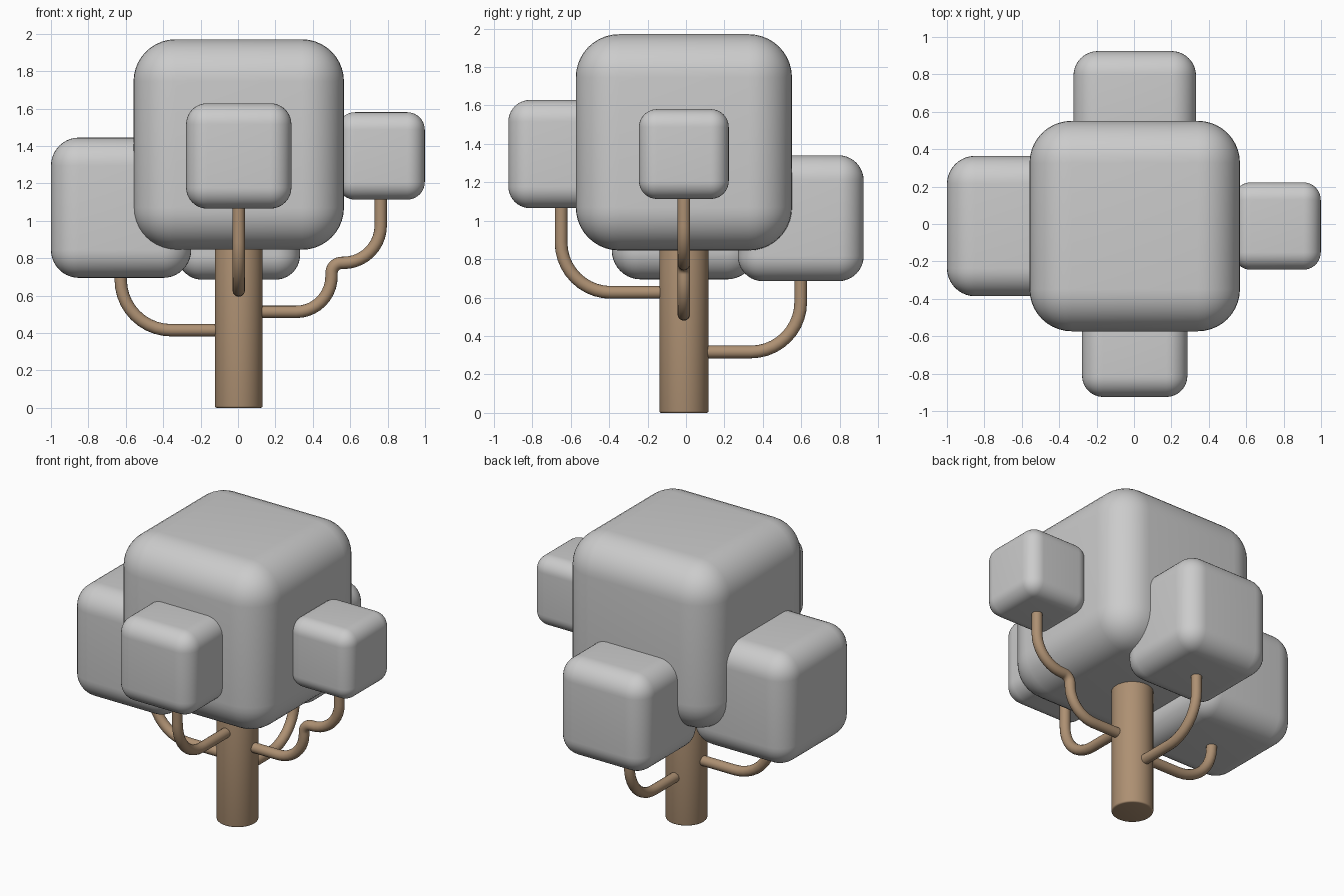
import bpy
import math
from mathutils import Vector

if "Cube" in bpy.data.objects:
    bpy.data.objects.remove(bpy.data.objects["Cube"])

CX, CY = 0.004, -0.011  # trunk axis

bark = bpy.data.materials.new("bark")
bark.diffuse_color = (0.42, 0.28, 0.17, 1)
bark.use_nodes = True
bark.node_tree.nodes["Principled BSDF"].inputs["Base Color"].default_value = bark.diffuse_color


def smooth(obj, angle=40):
    bpy.ops.object.select_all(action='DESELECT')
    obj.select_set(True)
    bpy.context.view_layer.objects.active = obj
    bpy.ops.object.shade_smooth_by_angle(angle=math.radians(angle))


def bevel(obj, width, segments):
    mod = obj.modifiers.new("bevel", 'BEVEL')
    mod.width = width
    mod.segments = segments
    mod.limit_method = 'ANGLE'
    bpy.context.view_layer.objects.active = obj
    bpy.ops.object.modifier_apply(modifier=mod.name)


def foliage(name, center, size):
    """Cube with edges rounded by a fifth of its size."""
    bpy.ops.mesh.primitive_cube_add(size=size, location=center)
    obj = bpy.context.object
    obj.name = name
    bevel(obj, size * 0.2, 10)
    smooth(obj)


def fillet_path(corners, steps=10):
    """Round each inner corner (reach, height, radius) of a right-angled path."""
    pts = [Vector(c[:2]) for c in corners]
    path = [pts[0]]
    for i in range(1, len(pts) - 1):
        r = corners[i][2]
        a = (pts[i - 1] - pts[i]).normalized() * r
        b = (pts[i + 1] - pts[i]).normalized() * r
        for k in range(steps + 1):
            t = math.pi / 2 * k / steps
            path.append(pts[i] + a * (1 - math.sin(t)) + b * (1 - math.cos(t)))
    path.append(pts[-1])
    return path


def branch(name, direction, corners, radius=0.033):
    """Round tube leaving the trunk in a horizontal direction."""
    path = fillet_path(corners)
    curve = bpy.data.curves.new(name, 'CURVE')
    curve.dimensions = '3D'
    curve.bevel_depth = radius
    curve.bevel_resolution = 6
    curve.use_fill_caps = True
    spline = curve.splines.new('POLY')
    spline.points.add(len(path) - 1)
    dx, dy = direction
    for p, (reach, z) in zip(spline.points, path):
        p.co = (CX * abs(dy) + dx * reach, CY * abs(dx) + dy * reach, z, 1)
    obj = bpy.data.objects.new(name, curve)
    bpy.context.collection.objects.link(obj)
    bpy.ops.object.select_all(action='DESELECT')
    obj.select_set(True)
    bpy.context.view_layer.objects.active = obj
    bpy.ops.object.convert(target='MESH')
    obj = bpy.context.object
    obj.data.materials.clear()
    obj.data.materials.append(bark)
    smooth(obj)


# Trunk
bpy.ops.mesh.primitive_cylinder_add(vertices=48, radius=0.128, depth=0.95,
                                    location=(CX, CY, 0.475))
trunk = bpy.context.object
trunk.name = "trunk"
bevel(trunk, 0.01, 3)
trunk.data.materials.append(bark)
smooth(trunk)

# Foliage blocks
foliage("main_crown", (CX, CY, 1.408), 1.125)
foliage("left_foliage", (-0.625, CY, 1.07), 0.75)
foliage("right_foliage", (0.765, CY, 1.347), 0.467)
foliage("front_foliage", (CX, -0.643, 1.347), 0.563)
foliage("back_foliage", (CX, 0.597, 1.013), 0.655)

# Branches: (distance from centre, height, corner radius)
branch("left_branch", (-1, 0), [(0.08, 0.415, 0), (0.627, 0.415, 0.27), (0.627, 0.74, 0)])
branch("front_branch", (0, -1), [(0.09, 0.627, 0), (0.65, 0.627, 0.26), (0.65, 1.11, 0)])
branch("back_branch", (0, 1), [(0.07, 0.317, 0), (0.597, 0.317, 0.26), (0.597, 0.73, 0)])
branch("right_branch", (1, 0), [(0.08, 0.513, 0), (0.5, 0.513, 0.19), (0.5, 0.775, 0.055),
                                (0.763, 0.775, 0.2), (0.763, 1.16, 0)])
